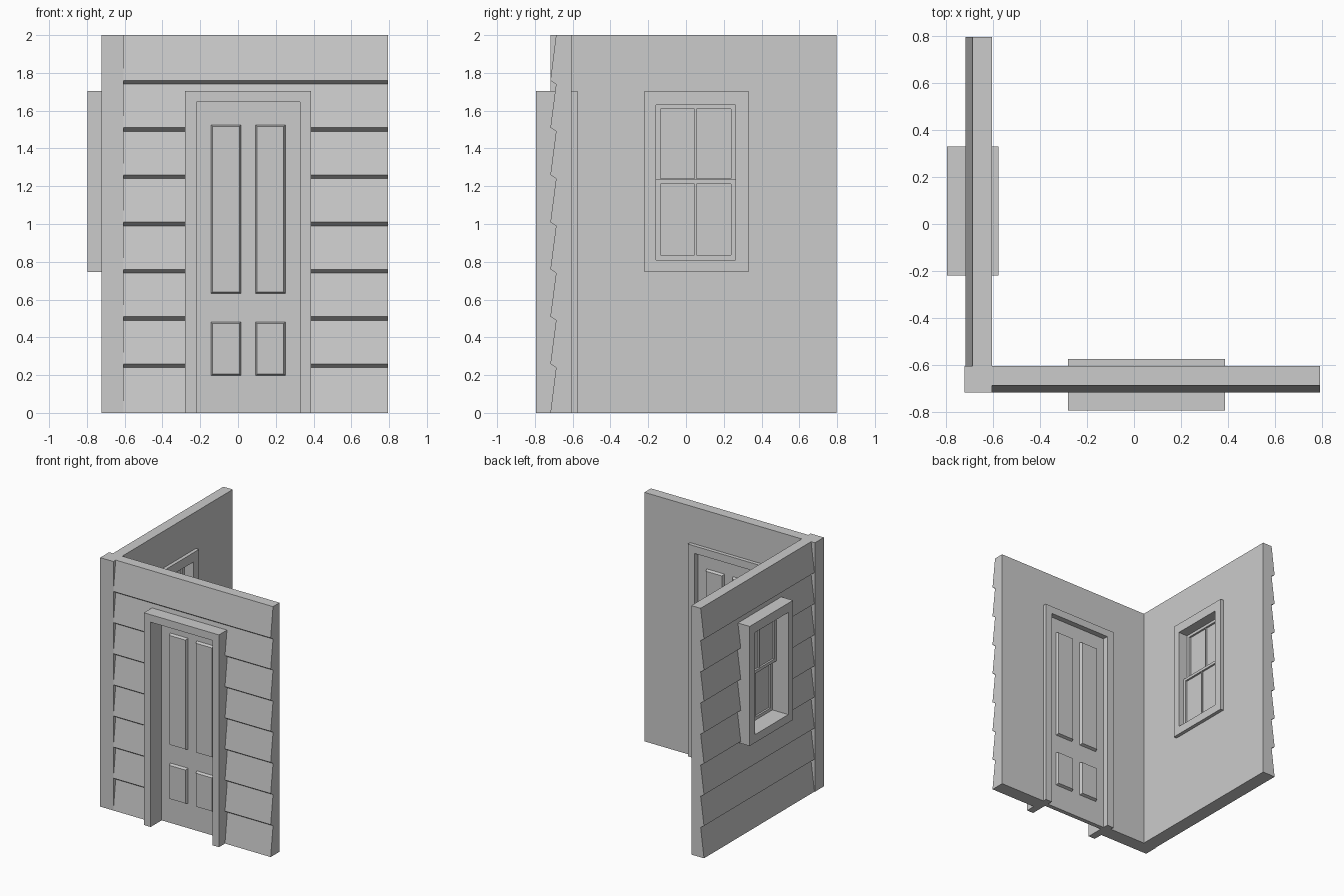
import bpy, bmesh

if "Cube" in bpy.data.objects:
    bpy.data.objects.remove(bpy.data.objects["Cube"])

# Wall coordinates: u along the wall, d outward depth, z up
FRONT = lambda u, d, z: (u, -d, z)
LEFT = lambda u, d, z: (-d, u, z)


def finish(bm, name):
    bmesh.ops.recalc_face_normals(bm, faces=bm.faces)
    me = bpy.data.meshes.new(name)
    bm.to_mesh(me)
    bm.free()
    ob = bpy.data.objects.new(name, me)
    bpy.context.collection.objects.link(ob)
    return ob


def prism(bm, ring_a, ring_b):
    a = [bm.verts.new(p) for p in ring_a]
    b = [bm.verts.new(p) for p in ring_b]
    bm.faces.new(a)
    bm.faces.new(b)
    n = len(a)
    for i in range(n):
        j = (i + 1) % n
        bm.faces.new((a[i], a[j], b[j], b[i]))


def slab(bm, side, outline, d0, d1):
    """Extrude a (u, z) outline through the wall depth."""
    prism(bm, [side(u, d0, z) for u, z in outline],
          [side(u, d1, z) for u, z in outline])


def rect(u0, u1, z0, z1):
    return [(u0, z0), (u1, z0), (u1, z1), (u0, z1)]


def siding_wall(name, side, u0, u1, opening):
    # Lapped board profile
    prof = [(0.605, 2), (0.605, 0), (0.718, 0)]
    for i in range(1, 8):
        prof += [(0.688, i * 0.25 - 0.01), (0.718, i * 0.25 + 0.01)]
    prof.append((0.688, 2))
    bm = bmesh.new()
    prism(bm, [side(u0, d, z) for d, z in prof], [side(u1, d, z) for d, z in prof])
    wall = finish(bm, name)
    # Opening cutter
    bm = bmesh.new()
    slab(bm, side, rect(*opening), 0.5, 0.9)
    cutter = finish(bm, name + "_cutter")
    cutter.hide_render = True
    cutter.hide_viewport = True
    cutter.display_type = 'WIRE'
    mod = wall.modifiers.new("opening", 'BOOLEAN')
    mod.operation = 'DIFFERENCE'
    mod.solver = 'EXACT'
    mod.object = cutter
    bpy.context.view_layer.update()
    dg = bpy.context.evaluated_depsgraph_get()
    wall.data = bpy.data.meshes.new_from_object(wall.evaluated_get(dg))
    wall.modifiers.clear()
    bpy.data.objects.remove(cutter)


def frame(bm, side, outer, inner, d0, d1):
    """Rectangular ring through the depth d0..d1."""
    ends = []
    for d in (d0, d1):
        ends.append([[bm.verts.new(side(u, d, z)) for u, z in rect(*r)]
                     for r in (outer, inner)])
    (o0, i0), (o1, i1) = ends
    for k in range(4):
        j = (k + 1) % 4
        for p, q in ((o0, i0), (i0, i1), (i1, o1), (o1, o0)):
            bm.faces.new((p[k], p[j], q[j], q[k]))


# Walls and corner post
siding_wall("front_wall", FRONT, -0.605, 0.793, (-0.26, 0.37, -0.1, 1.685))
siding_wall("left_wall", LEFT, -0.605, 0.797, (-0.20, 0.31, 0.765, 1.685))
bm = bmesh.new()
slab(bm, FRONT, rect(-0.722, -0.605, 0, 2), 0.605, 0.718)
finish(bm, "corner_post")

# Door trim
bm = bmesh.new()
slab(bm, FRONT, [(-0.28, 0), (-0.22, 0), (-0.22, 1.645), (0.328, 1.645),
                 (0.328, 0), (0.387, 0), (0.387, 1.705), (-0.28, 1.705)], 0.575, 0.795)
finish(bm, "door_trim")

# Door with raised bevelled panels on both faces
bm = bmesh.new()
slab(bm, FRONT, rect(-0.22, 0.328, 0, 1.645), 0.62, 0.655)
finish(bm, "door")
bm = bmesh.new()
b = 0.01
for u0, u1 in ((-0.145, 0.017), (0.09, 0.252)):
    for z0, z1 in ((0.195, 0.483), (0.63, 1.527)):
        for d0, d1 in ((0.65, 0.678), (0.625, 0.597)):
            prism(bm, [FRONT(u, d0, z) for u, z in rect(u0, u1, z0, z1)],
                  [FRONT(u, d1, z) for u, z in rect(u0 + b, u1 - b, z0 + b, z1 - b)])
finish(bm, "door_panels")

# Window trim
bm = bmesh.new()
frame(bm, LEFT, (-0.22, 0.33, 0.745, 1.705), (-0.16, 0.262, 0.81, 1.63), 0.577, 0.797)
finish(bm, "window_trim")

# Sliding sashes: upper one outside, lower one inside
for name, z0, z1, d0 in (("upper_sash", 1.215, 1.63, 0.658), ("lower_sash", 0.81, 1.235, 0.62)):
    bm = bmesh.new()
    frame(bm, LEFT, (-0.16, 0.262, z0, z1),
          (-0.135, 0.237, z0 + 0.025, z1 - 0.022), d0, d0 + 0.036)
    slab(bm, LEFT, rect(0.046, 0.056, z0 + 0.02, z1 - 0.02), d0 + 0.002, d0 + 0.034)
    finish(bm, name)
    bm = bmesh.new()
    slab(bm, LEFT, rect(-0.14, 0.242, z0 + 0.015, z1 - 0.015), d0 + 0.015, d0 + 0.021)
    finish(bm, name + "_glass")
